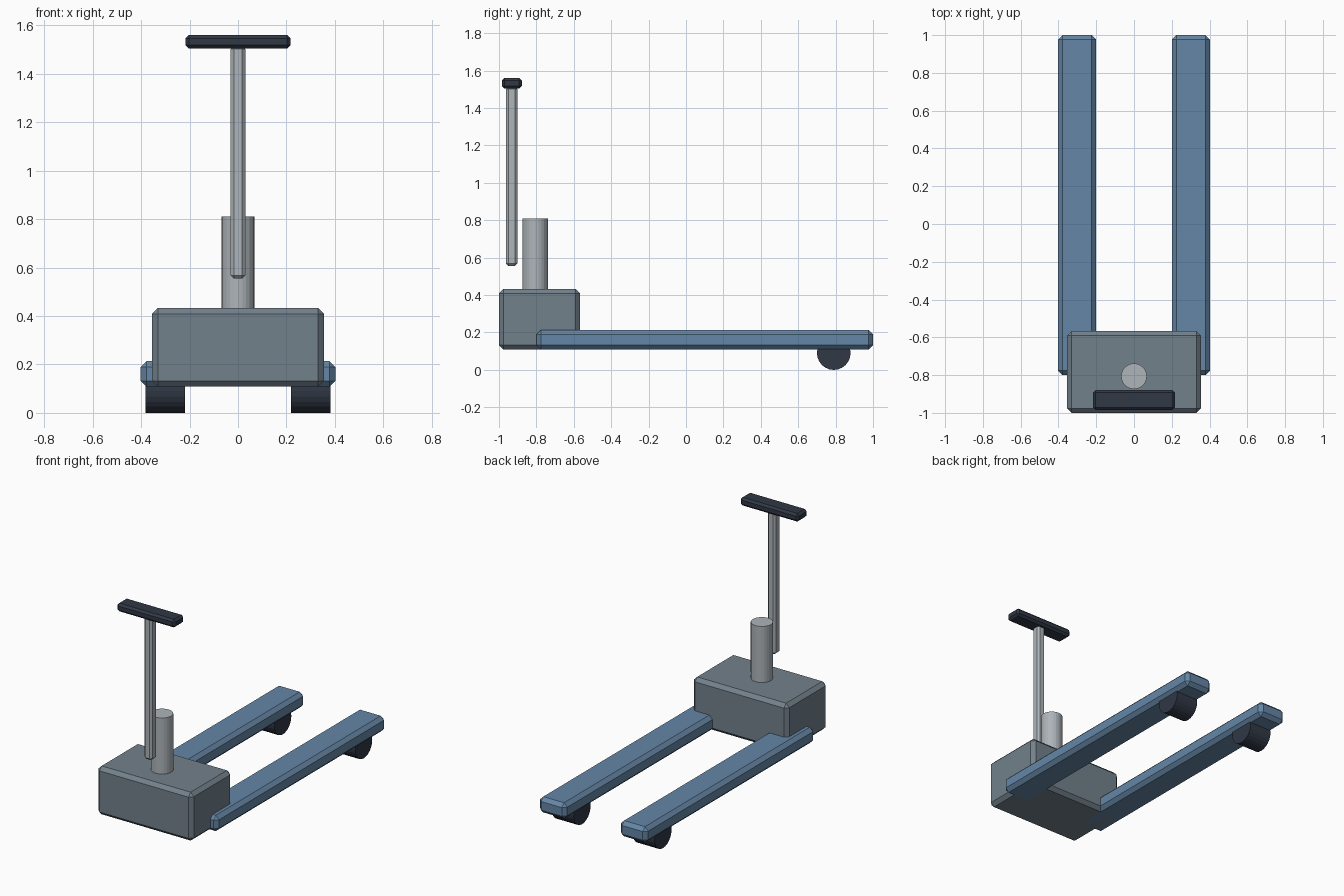
import bpy, bmesh, math
from mathutils import Matrix

if "Cube" in bpy.data.objects:
    bpy.data.objects.remove(bpy.data.objects["Cube"])


def material(name, rgb):
    m = bpy.data.materials.new(name)
    m.diffuse_color = (*rgb, 1)
    m.use_nodes = True
    m.node_tree.nodes["Principled BSDF"].inputs["Base Color"].default_value = m.diffuse_color
    return m


BLUE = material("blue_paint", (0.13, 0.24, 0.38))
SLATE = material("slate_paint", (0.17, 0.22, 0.26))
STEEL = material("steel", (0.42, 0.46, 0.49))
DARK = material("dark_rubber", (0.03, 0.04, 0.06))


def finish(name, bm, mat):
    me = bpy.data.meshes.new(name)
    bm.to_mesh(me)
    bm.free()
    me.materials.append(mat)
    ob = bpy.data.objects.new(name, me)
    bpy.context.collection.objects.link(ob)
    return ob


def box(name, lo, hi, bevel, mat):
    """Box between two corners with a one-segment chamfer."""
    bm = bmesh.new()
    size = [b - a for a, b in zip(lo, hi)]
    mid = [(a + b) / 2 for a, b in zip(lo, hi)]
    bmesh.ops.create_cube(bm, size=1, matrix=Matrix.Translation(mid) @ Matrix.Diagonal((*size, 1)))
    ob = finish(name, bm, mat)
    mod = ob.modifiers.new("chamfer", 'BEVEL')
    mod.width = bevel
    mod.segments = 1
    return ob


def cylinder(name, centre, radius, depth, mat, axis='Z'):
    bm = bmesh.new()
    rot = Matrix.Rotation(math.pi / 2, 4, 'Y') if axis == 'X' else Matrix.Identity(4)
    bmesh.ops.create_cone(bm, cap_ends=True, segments=24, radius1=radius, radius2=radius,
                          depth=depth, matrix=Matrix.Translation(centre) @ rot)
    return finish(name, bm, mat)


# Forks and their load wheels
for side, s in (("left", -1), ("right", 1)):
    x = 0.301 * s
    box(f"{side}_fork", (x - 0.101, -0.80, 0.108), (x + 0.101, 1.0, 0.214), 0.024, BLUE)
    cylinder(f"{side}_wheel", (x, 0.79, 0.09), 0.09, 0.163, DARK, 'X')

# Pump housing
box("housing", (-0.355, -1.0, 0.108), (0.355, -0.567, 0.433), 0.024, SLATE)

# Hydraulic column
cylinder("column", (0, -0.806, 0.61), 0.068, 0.40, STEEL)

# Steering shaft and grip
box("handle_shaft", (-0.03, -0.962, 0.555), (0.03, -0.902, 1.515), 0.013, STEEL)
box("handle_grip", (-0.217, -0.985, 1.505), (0.217, -0.878, 1.56), 0.014, DARK)
